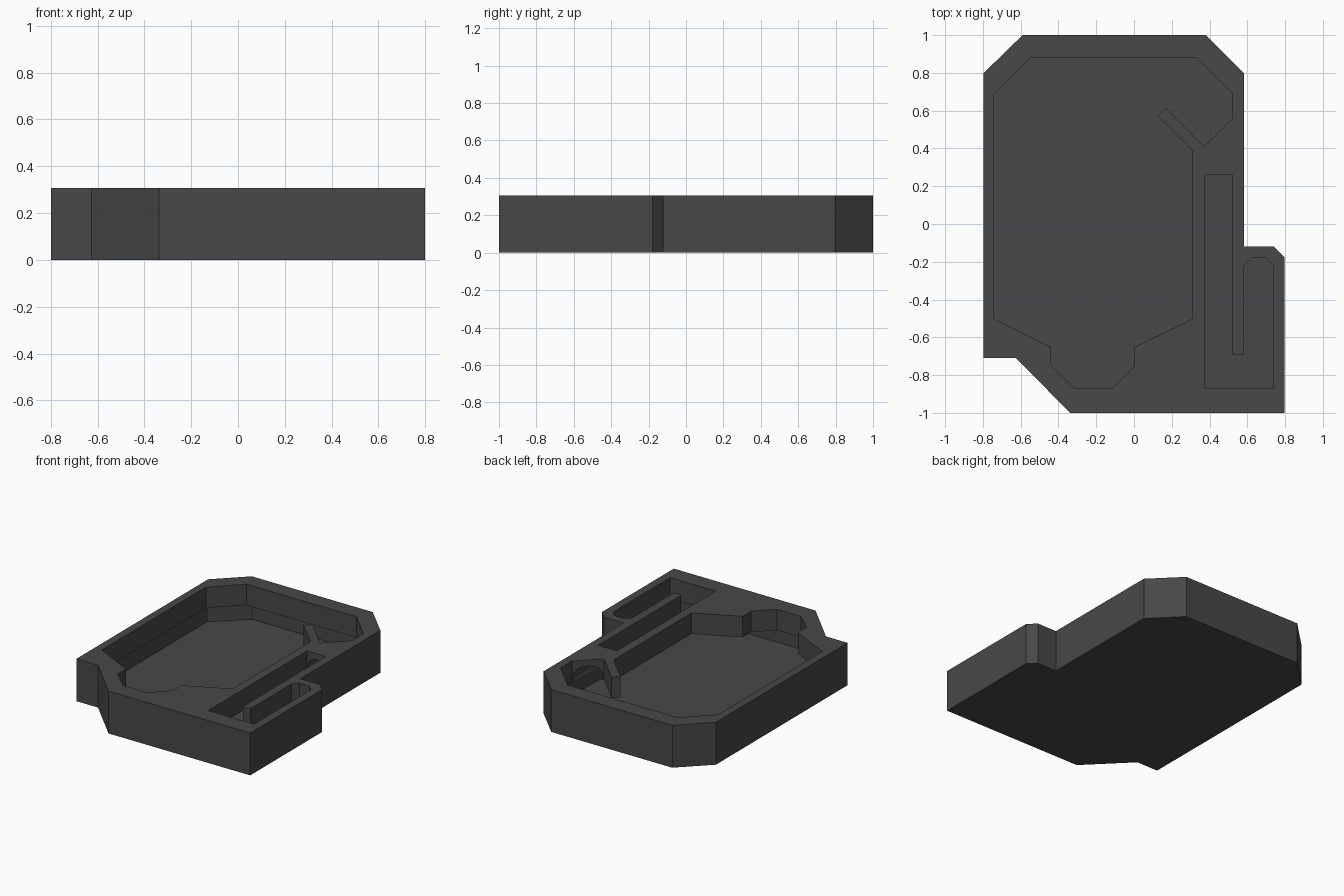
import bpy, bmesh, math

if "Cube" in bpy.data.objects:
    bpy.data.objects.remove(bpy.data.objects["Cube"])

HEIGHT, FLOOR, LIP = 0.307, 0.03, 0.155


def prism(name, outline, z0, z1):
    """Extrude a closed xy outline between two heights."""
    bm = bmesh.new()
    base = bm.faces.new([bm.verts.new((x, y, z0)) for x, y in outline])
    up = bmesh.ops.extrude_face_region(bm, geom=[base])["geom"]
    for v in up:
        if isinstance(v, bmesh.types.BMVert):
            v.co.z = z1
    bmesh.ops.recalc_face_normals(bm, faces=bm.faces)
    mesh = bpy.data.meshes.new(name)
    bm.to_mesh(mesh)
    bm.free()
    obj = bpy.data.objects.new(name, mesh)
    bpy.context.collection.objects.link(obj)
    return obj


def carve(body, cutter):
    """Subtract a cutter, then discard it."""
    cutter.hide_render = True
    mod = body.modifiers.new("cut", "BOOLEAN")
    mod.operation, mod.solver, mod.object = "DIFFERENCE", "EXACT", cutter
    bpy.context.view_layer.objects.active = body
    bpy.ops.object.modifier_apply(modifier=mod.name)
    bpy.data.objects.remove(cutter)


# Solid block with clipped corners and a side lobe
body = prism("tray_body", [
    (-0.338, -1), (0.798, -1), (0.798, -0.178), (0.742, -0.12), (0.583, -0.12),
    (0.583, 0.797), (0.38, 1), (-0.59, 1), (-0.798, 0.797), (-0.798, -0.71),
    (-0.625, -0.71)], 0, HEIGHT)

# Wide hollow below the lip, following the outer walls
carve(body, prism("hollow", [
    (-0.31, -0.94), (0.765, -0.94), (0.765, -0.22), (0.72, -0.18),
    (0.55, -0.18), (0.55, 0.74), (0.34, 0.94), (-0.545, 0.94), (-0.765, 0.74),
    (-0.765, -0.65), (-0.6, -0.65)], FLOOR, LIP))

# Main opening, leaving the diagonal rib standing
carve(body, prism("main_opening", [
    (-0.548, 0.88), (0.333, 0.88), (0.522, 0.69), (0.522, 0.56), (0.37, 0.41),
    (0.168, 0.615), (0.123, 0.573), (0.308, 0.39), (0.308, -0.503),
    (0.003, -0.652), (0.003, -0.75), (-0.12, -0.872), (-0.31, -0.872),
    (-0.44, -0.75), (-0.44, -0.652), (-0.74, -0.503), (-0.74, 0.69)],
    LIP - 0.03, 0.4))

# U-shaped channel around the divider wall
carve(body, prism("channel", [
    (0.372, -0.872), (0.738, -0.872), (0.738, -0.22), (0.70, -0.18),
    (0.62, -0.18), (0.583, -0.22), (0.583, -0.69), (0.522, -0.69),
    (0.522, 0.26), (0.372, 0.26)], LIP - 0.03, 0.4))

# Round arch joining the channel to the pocket corner
bpy.ops.mesh.primitive_cylinder_add(
    vertices=32, radius=0.072, depth=0.42, location=(0.447, 0.38, 0.19),
    rotation=(math.pi / 2, 0, 0))
carve(body, bpy.context.object)

# Dark grey finish
dark = bpy.data.materials.new("dark_grey")
dark.diffuse_color = (0.065, 0.065, 0.065, 1)
dark.use_nodes = True
dark.node_tree.nodes["Principled BSDF"].inputs["Base Color"].default_value = dark.diffuse_color
body.data.materials.clear()
body.data.materials.append(dark)
